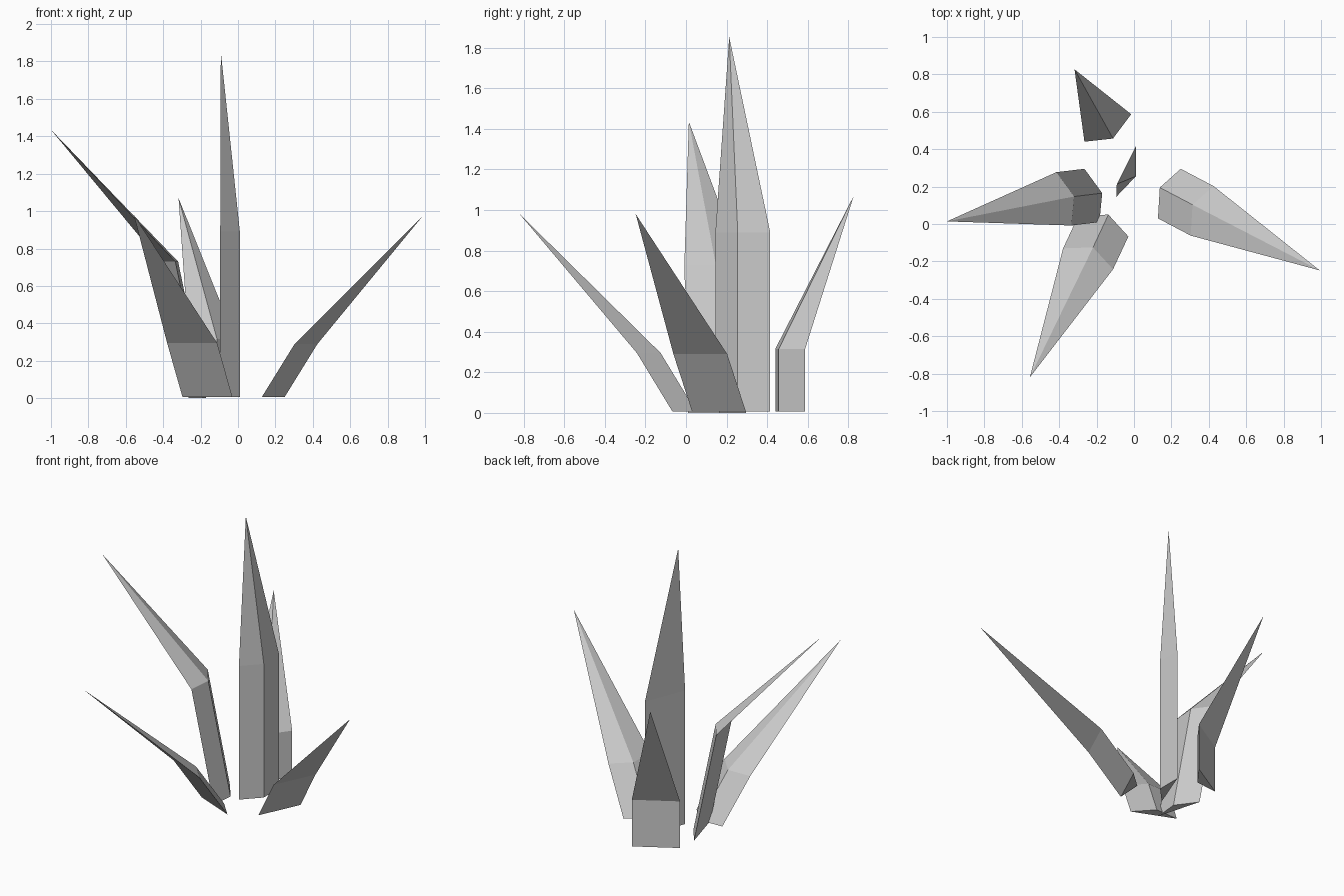
import bpy
import bmesh
from mathutils import Vector

if "Cube" in bpy.data.objects:
    bpy.data.objects.remove(bpy.data.objects["Cube"])


def blade(name, section, lean, shoulder, tip, base_z=0.007):
    """Three-sided stalk that leans to a shoulder, then tapers to a point."""
    bm = bmesh.new()
    base = [bm.verts.new((x, y, base_z)) for x, y in section]
    ring = [bm.verts.new((x + lean[0], y + lean[1], shoulder)) for x, y in section]
    point = bm.verts.new(Vector(tip))
    bm.faces.new(base[::-1])
    for i in range(3):
        j = (i + 1) % 3
        bm.faces.new((base[i], base[j], ring[j], ring[i]))
        bm.faces.new((ring[i], ring[j], point))
    bmesh.ops.recalc_face_normals(bm, faces=bm.faces[:])
    mesh = bpy.data.meshes.new(name)
    bm.to_mesh(mesh)
    bm.free()
    obj = bpy.data.objects.new(name, mesh)
    bpy.context.collection.objects.link(obj)
    return obj


# Tall upright blade in the middle
blade("centre_blade", [(-0.095, 0.145), (0.01, 0.255), (0.01, 0.415)],
      (0, 0), 0.89, (-0.092, 0.213, 1.853))

# Short blade at the back
blade("back_blade", [(-0.265, 0.44), (-0.112, 0.457), (-0.015, 0.587)],
      (0, 0), 0.315, (-0.318, 0.827, 1.07))

# Leaning blades around the sides
blade("left_blade", [(-0.265, 0.295), (-0.17, 0.165), (-0.185, 0.01)],
      (-0.15, -0.018), 0.73, (-1.0, 0.014, 1.435), 0.0)
blade("right_blade", [(0.128, 0.03), (0.138, 0.195), (0.25, 0.295)],
      (0.175, -0.092), 0.29, (0.993, -0.248, 0.98))
blade("front_blade", [(-0.297, 0.045), (-0.137, 0.05), (-0.03, -0.067)],
      (-0.082, -0.175), 0.295, (-0.557, -0.82, 0.98))
